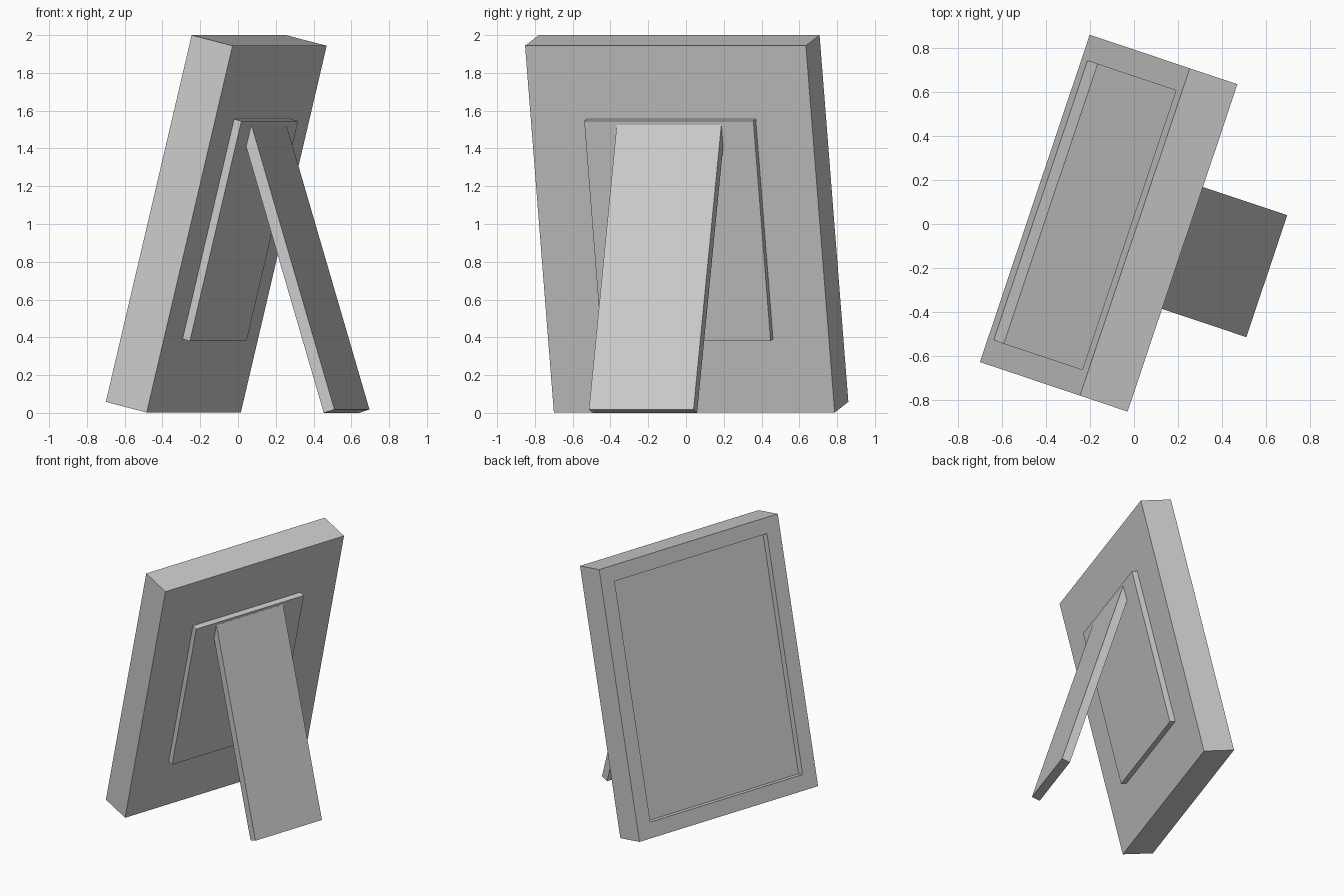
import bpy, bmesh
from math import radians
from mathutils import Matrix, Vector

if "Cube" in bpy.data.objects:
    bpy.data.objects.remove(bpy.data.objects["Cube"])

TURN = Matrix.Rotation(radians(-18.54), 4, 'Z')
MID = -0.033                      # sideways centre of the stand
FRAME = TURN @ Matrix.Translation((-0.236, MID, 0.002)) @ Matrix.Rotation(radians(13.87), 4, 'Y')
LEG = TURN @ Matrix.Translation((0.588, MID, 0.0)) @ Matrix.Rotation(radians(-17.1), 4, 'Y')


def board(name, lo, hi, matrix, inset=0, depth=0):
    """Box between two corners; optionally recess its -X face."""
    lo, hi = Vector(lo), Vector(hi)
    bm = bmesh.new()
    bmesh.ops.create_cube(bm, size=1)
    bmesh.ops.scale(bm, vec=hi - lo, verts=bm.verts)
    bmesh.ops.translate(bm, vec=(lo + hi) / 2, verts=bm.verts)
    if inset:
        bm.normal_update()
        face = min(bm.faces, key=lambda f: f.calc_center_median().x)
        bmesh.ops.inset_region(bm, faces=[face], thickness=inset)
        ext = bmesh.ops.extrude_discrete_faces(bm, faces=[face])
        bmesh.ops.translate(bm, vec=(depth, 0, 0), verts=ext['faces'][0].verts)
    mesh = bpy.data.meshes.new(name)
    bm.to_mesh(mesh)
    bm.free()
    obj = bpy.data.objects.new(name, mesh)
    obj.matrix_world = matrix
    bpy.context.collection.objects.link(obj)
    return obj


# Leaning frame with a recessed picture area on the front
board("picture_frame", (-0.235, -0.784, 0), (0, 0.784, 2.0), FRAME, 0.163, 0.05)
# Raised panel on the back
board("back_panel", (-0.01, -0.472, 0.4), (0.042, 0.472, 1.6), FRAME)
# Support leg, its top end buried in the panel
board("support_leg", (0, -0.292, 0), (0.062, 0.292, 1.575), LEG)
